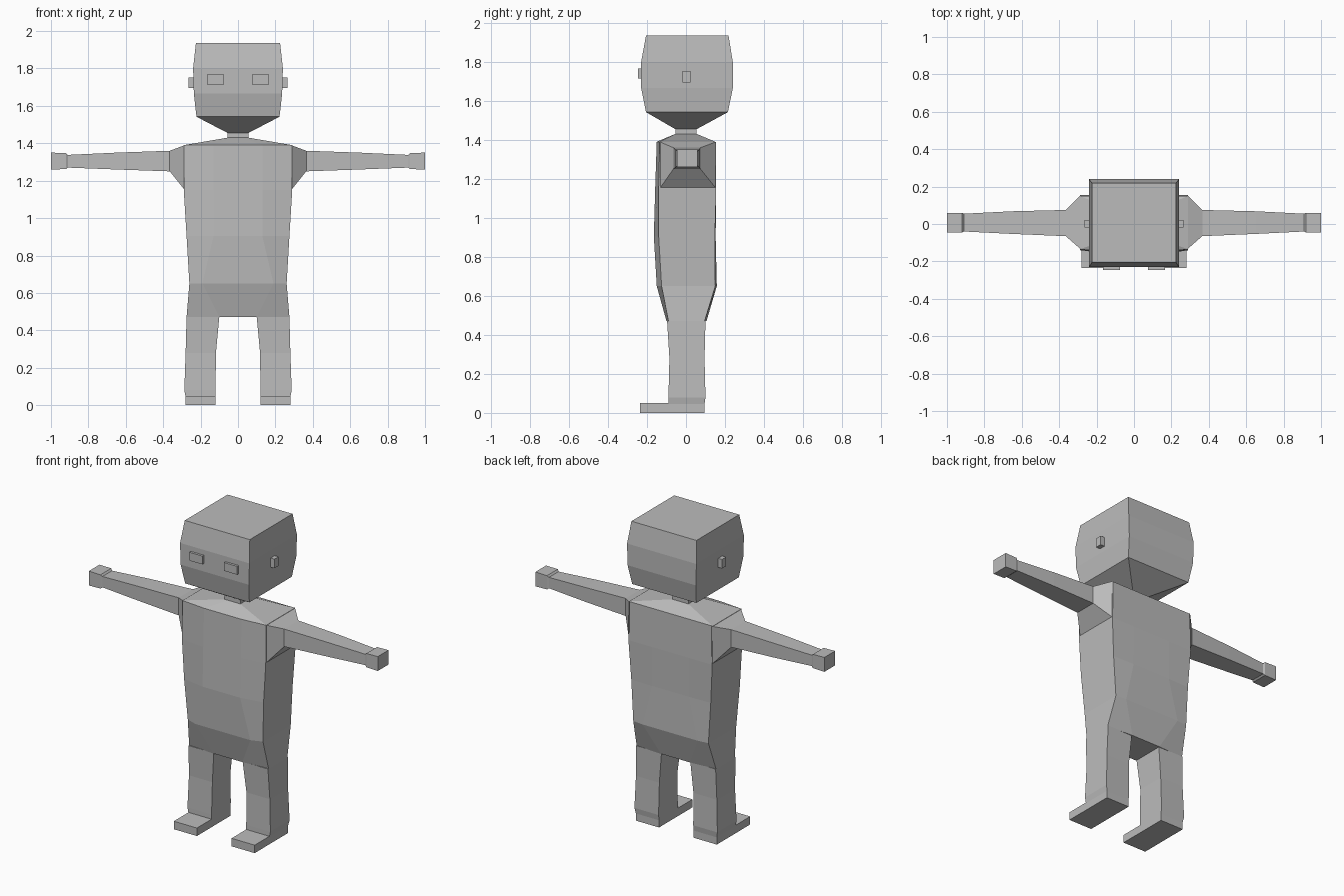
import bpy
import bmesh

cube = bpy.data.objects.get("Cube")
if cube:
    bpy.data.objects.remove(cube, do_unlink=True)

grey = bpy.data.materials.new("plain_grey")
grey.use_nodes = True
colour = (0.5, 0.5, 0.5, 1)
grey.diffuse_color = colour
grey.node_tree.nodes["Principled BSDF"].inputs["Base Color"].default_value = colour


def loft(name, rings):
    """Join closed rings of points into a capped, flat-shaded solid."""
    bm = bmesh.new()
    loops = [[bm.verts.new(p) for p in ring] for ring in rings]
    n = len(loops[0])
    for a, b in zip(loops, loops[1:]):
        for i in range(n):
            j = (i + 1) % n
            bm.faces.new((a[i], a[j], b[j], b[i]))
    bm.faces.new(loops[0])
    bm.faces.new(loops[-1])
    bmesh.ops.recalc_face_normals(bm, faces=bm.faces)
    mesh = bpy.data.meshes.new(name)
    bm.to_mesh(mesh)
    bm.free()
    mesh.materials.append(grey)
    obj = bpy.data.objects.new(name, mesh)
    bpy.context.collection.objects.link(obj)
    return obj


def flat_ring(x0, x1, y0, y1, z):
    return [(x0, y0, z), (x1, y0, z), (x1, y1, z), (x0, y1, z)]


def side_ring(x, y0, y1, z0, z1):
    return [(x, y0, z0), (x, y1, z0), (x, y1, z1), (x, y0, z1)]


def box(name, x0, x1, y0, y1, z0, z1):
    return loft(name, [flat_ring(x0, x1, y0, y1, z) for z in (z0, z1)])


def body_ring(z, w, m, front, front_edge, back_edge, back):
    """Eight points: half width w at the corners, m at the inner columns."""
    return [(-w, front_edge, z), (-m, front, z), (m, front, z), (w, front_edge, z),
            (w, back_edge, z), (m, back, z), (-m, back, z), (-w, back_edge, z)]


# Torso, from the crotch to the base of the neck
loft("torso", [
    body_ring(0.47, 0.275, 0.10, -0.10, -0.09, 0.095, 0.105),
    body_ring(0.65, 0.26, 0.19, -0.15, -0.125, 0.15, 0.158),
    body_ring(0.905, 0.275, 0.13, -0.165, -0.14, 0.148, 0.152),
    body_ring(1.15, 0.29, 0.13, -0.158, -0.14, 0.155, 0.155),
    body_ring(1.39, 0.29, 0.13, -0.15, -0.135, 0.15, 0.15),
    body_ring(1.43, 0.056, 0.03, -0.056, -0.056, 0.056, 0.056),
])

# Head and neck: half width, front, back, height
head = [(0.055, -0.055, 0.055, 1.42), (0.055, -0.055, 0.055, 1.455),
        (0.222, -0.205, 0.215, 1.542), (0.236, -0.23, 0.24, 1.665),
        (0.24, -0.23, 0.24, 1.80), (0.225, -0.205, 0.218, 1.935)]
loft("head", [flat_ring(-w, w, y0, y1, z) for w, y0, y1, z in head])

# Arm sections: reach, front, back, bottom, top
arm = [(0.285, -0.135, 0.155, 1.15, 1.39), (0.365, -0.065, 0.075, 1.25, 1.36),
       (0.65, -0.053, 0.068, 1.26, 1.35), (0.91, -0.04, 0.055, 1.27, 1.338),
       (0.92, -0.046, 0.06, 1.262, 1.348), (1.0, -0.046, 0.06, 1.26, 1.35)]

# Leg sections: inner side, outer side, front, back, height
leg = [(0.10, 0.275, -0.097, 0.10, 0.472), (0.118, 0.28, -0.085, 0.095, 0.28),
       (0.12, 0.287, -0.09, 0.10, 0.08), (0.12, 0.28, -0.09, 0.095, 0.045)]

for side, s in (("left", 1), ("right", -1)):
    loft(side + "_arm", [side_ring(s * x, *r) for x, *r in arm])
    loft(side + "_leg", [flat_ring(s * a, s * b, *r) for a, b, *r in leg])
    box(side + "_foot", s * 0.12, s * 0.28, -0.235, 0.095, 0, 0.05)
    box(side + "_eye", s * 0.075, s * 0.165, -0.245, -0.22, 1.715, 1.767)
    box(side + "_ear", s * 0.22, s * 0.265, -0.018, 0.022, 1.695, 1.752)
